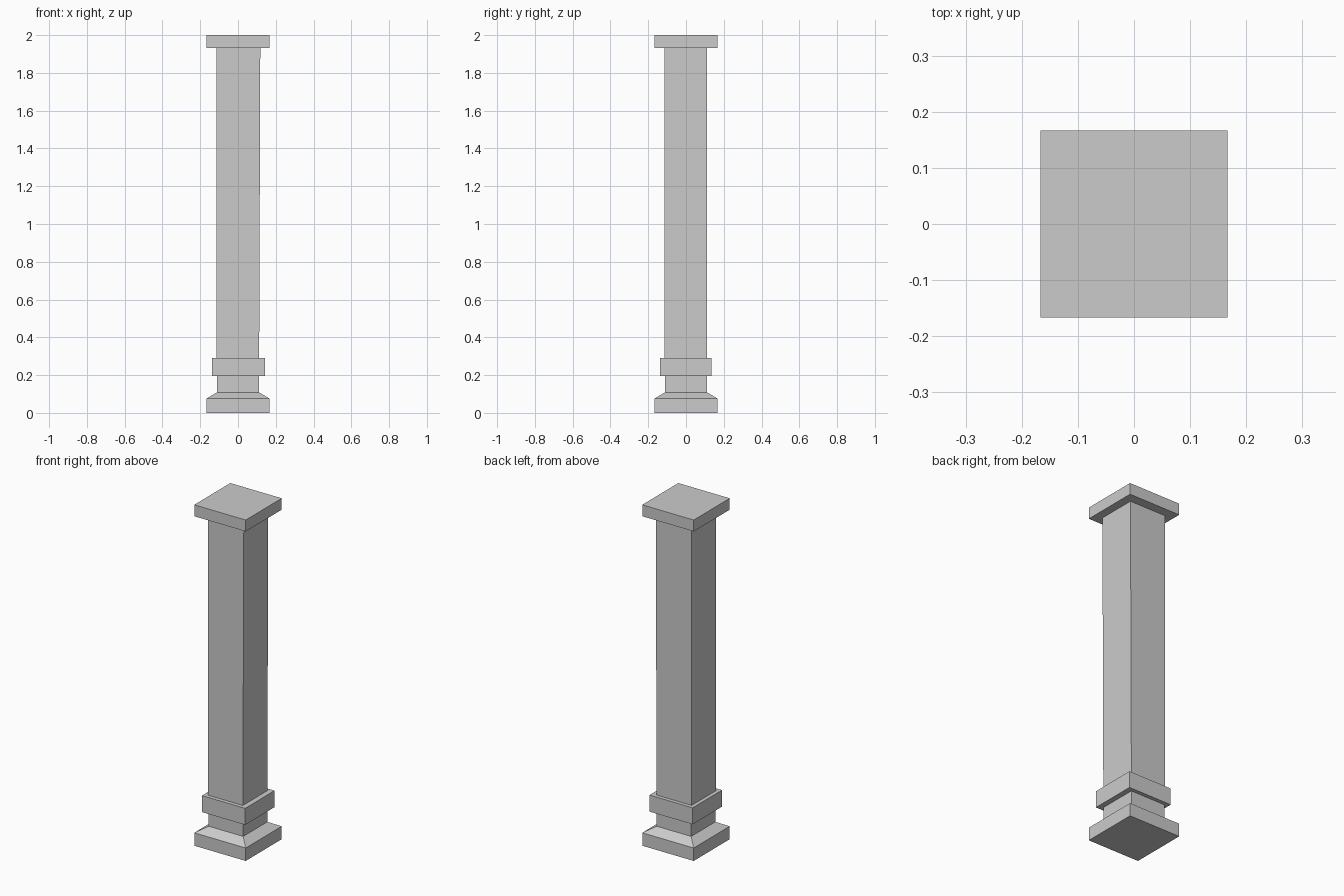
import bpy

if "Cube" in bpy.data.objects:
    bpy.data.objects.remove(bpy.data.objects["Cube"])


def loft(name, sections):
    """Closed four-sided solid through rectangles (x0, x1, y0, y1, z), bottom to top."""
    verts, faces = [], []
    for x0, x1, y0, y1, z in sections:
        verts += [(x0, y0, z), (x1, y0, z), (x1, y1, z), (x0, y1, z)]
    for s in range(len(sections) - 1):
        for i in range(4):
            a, b = s * 4 + i, s * 4 + (i + 1) % 4
            faces.append((a, b, b + 4, a + 4))
    n = len(verts)
    faces += [(3, 2, 1, 0), (n - 4, n - 3, n - 2, n - 1)]
    mesh = bpy.data.meshes.new(name)
    mesh.from_pydata(verts, [], faces)
    obj = bpy.data.objects.new(name, mesh)
    bpy.context.collection.objects.link(obj)
    return obj


def square(h, z):
    return (-h, h, -h, h, z)


# Plinth with sloped shoulder
loft("plinth", [square(0.167, 0), square(0.167, 0.076), square(0.112, 0.108)])

# Recessed neck
loft("neck", [square(0.112, 0.108), square(0.112, 0.194)])

# Collar band, slightly off-centre
loft("collar", [(-0.137, 0.143, -0.138, 0.134, 0.194),
                (-0.137, 0.143, -0.138, 0.134, 0.291)])

# Shaft, its right side leaning out slightly towards the top
loft("shaft", [(-0.115, 0.112, -0.115, 0.112, 0.291),
               (-0.115, 0.118, -0.115, 0.112, 1.933)])

# Square cap slab
loft("cap", [square(0.167, 1.933), square(0.167, 2.0)])
